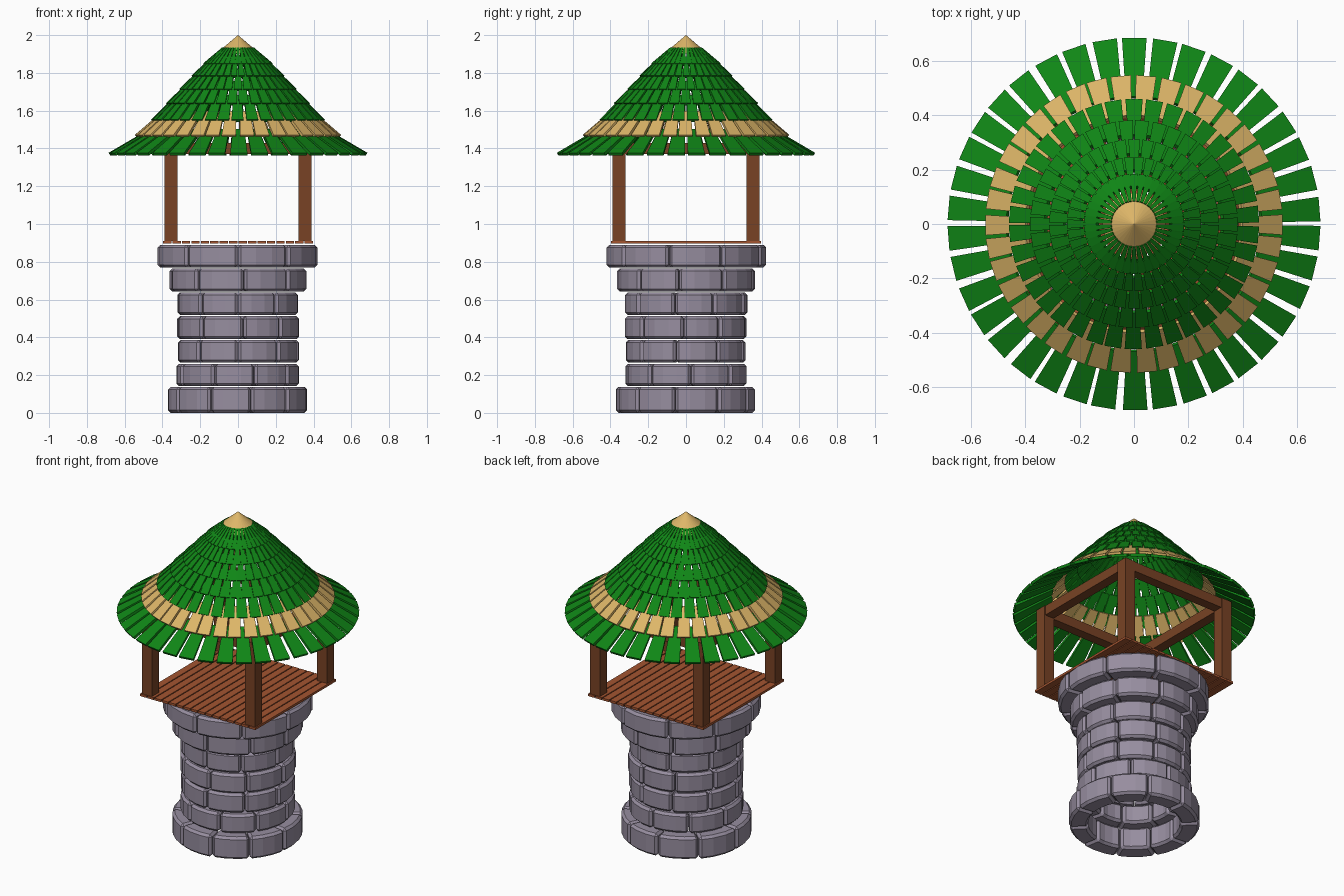
import bpy, bmesh, math, random

if "Cube" in bpy.data.objects:
    bpy.data.objects.remove(bpy.data.objects["Cube"])

random.seed(4)


def material(name, rgb):
    m = bpy.data.materials.new(name)
    m.diffuse_color = (*rgb, 1)
    m.use_nodes = True
    m.node_tree.nodes["Principled BSDF"].inputs["Base Color"].default_value = m.diffuse_color
    return m


STONE = material("grey stone", (0.31, 0.27, 0.35))
GREEN = material("green shingle", (0.005, 0.24, 0.008))
TAN = material("straw yellow", (0.73, 0.47, 0.14))
DECK = material("deck wood", (0.37, 0.09, 0.03))
POST = material("dark post wood", (0.19, 0.055, 0.018))

HEX = [(0, 3, 2, 1), (4, 5, 6, 7), (0, 1, 5, 4), (1, 2, 6, 5), (2, 3, 7, 6), (3, 0, 4, 7)]


def finish(bm, name, mat, bevel=0):
    bmesh.ops.recalc_face_normals(bm, faces=bm.faces)
    me = bpy.data.meshes.new(name)
    bm.to_mesh(me)
    bm.free()
    me.materials.append(mat)
    ob = bpy.data.objects.new(name, me)
    bpy.context.collection.objects.link(ob)
    if bevel:
        b = ob.modifiers.new("worn edges", 'BEVEL')
        b.width = bevel
        b.segments = 1
        b.limit_method = 'ANGLE'
        b.angle_limit = math.radians(40)
    return ob


def polar(r, a, z):
    return (r * math.cos(a), r * math.sin(a), z)


def add_hex(bm, pts):
    vs = [bm.verts.new(p) for p in pts]
    for f in HEX:
        bm.faces.new([vs[i] for i in f])


def add_box(bm, x0, x1, y0, y1, z0, z1):
    add_hex(bm, [(x, y, z) for z in (z0, z1)
                 for x, y in ((x0, y0), (x1, y0), (x1, y1), (x0, y1))])


def add_block(bm, r0, r1, a0, a1, z0, z1, segs=3):
    """Curved stone block."""
    rings = []
    for i in range(segs + 1):
        a = a0 + (a1 - a0) * i / segs
        rings.append([bm.verts.new(polar(r, a, z))
                      for r, z in ((r0, z0), (r1, z0), (r1, z1), (r0, z1))])
    for p, q in zip(rings, rings[1:]):
        for k in range(4):
            bm.faces.new((p[k], p[(k + 1) % 4], q[(k + 1) % 4], q[k]))
    bm.faces.new(rings[0])
    bm.faces.new(rings[-1][::-1])


# stone courses: bottom, top, outer radius, block count, angle of one joint
courses = [(0.0, 0.138, 0.37, 10, 11), (0.142, 0.26, 0.325, 9, 16),
           (0.266, 0.386, 0.322, 9, 0), (0.391, 0.512, 0.326, 9, 5),
           (0.518, 0.638, 0.323, 9, 0), (0.643, 0.765, 0.368, 9, 5),
           (0.77, 0.89, 0.425, 9, 0)]
for n, (z0, z1, r, count, joint) in enumerate(courses):
    bm = bmesh.new()
    step = 2 * math.pi / count
    start = math.radians(joint - 90)
    joints = [start + i * step + (random.uniform(-.05, .05) if i else 0) for i in range(count)]
    joints.append(joints[0] + 2 * math.pi)
    for a0, a1 in zip(joints, joints[1:]):
        rr = r + random.uniform(-0.006, 0.003)
        add_block(bm, r - 0.11, rr, a0 + 0.006, a1 - 0.006, z0, z1)
    finish(bm, f"stone_course_{n + 1}", STONE, 0.014)

# plank deck, boards run front to back
bm = bmesh.new()
boards = 16
w = 0.8 / boards
for i in range(boards):
    x = -0.4 + i * w
    add_box(bm, x + 0.003, x + w - 0.003, -0.397, 0.397, 0.896, 0.91)
finish(bm, "plank_deck", DECK)

# corner posts
for sx, nx in ((-1, "left"), (1, "right")):
    for sy, ny in ((-1, "front"), (1, "back")):
        bm = bmesh.new()
        cx, cy = sx * 0.355, sy * 0.355
        add_box(bm, cx - 0.035, cx + 0.035, cy - 0.035, cy + 0.035, 0.91, 1.43)
        finish(bm, f"{ny}_{nx}_post", POST)

# square frame of beams on the posts
bm = bmesh.new()
for s in (-1, 1):
    c = s * 0.355
    add_box(bm, -0.32, 0.32, c - 0.03, c + 0.03, 1.37, 1.43)
    add_box(bm, c - 0.03, c + 0.03, -0.32, 0.32, 1.37, 1.43)
finish(bm, "roof_beams", POST)

# shingle rows: outer radius, its height, inner radius, its height
rows = [(0.685, 1.377, 0.47, 1.503), (0.547, 1.472, 0.40, 1.597),
        (0.46, 1.552, 0.33, 1.682), (0.382, 1.64, 0.26, 1.757),
        (0.312, 1.715, 0.20, 1.822), (0.247, 1.785, 0.14, 1.887),
        (0.185, 1.85, 0.085, 1.934)]
COUNT = 38
for n, (r1, z1, r0, z0) in enumerate(rows):
    bm = bmesh.new()
    pitch = 2 * math.pi / COUNT
    length = math.hypot(r1 - r0, z0 - z1)
    t = 0.016
    dr, dz = t * (z0 - z1) / length, t * (r1 - r0) / length
    for i in range(COUNT):
        a = math.pi / 2 + (i + 0.5 * (n % 2)) * pitch + random.uniform(-.008, .008)
        h = pitch * (0.4 if n == 0 else 0.415)
        add_hex(bm, [polar(r - d * dr, b, z - d * dz) for d in (1, 0)
                     for r, z, b in ((r0, z0, a - h), (r1, z1, a - h),
                                     (r1, z1, a + h), (r0, z0, a + h))])
    finish(bm, f"shingle_row_{n + 1}", TAN if n == 1 else GREEN)

# cone cap
bm = bmesh.new()
bmesh.ops.create_cone(bm, cap_ends=True, segments=32, radius1=0.115, radius2=0, depth=0.097)
bmesh.ops.translate(bm, verts=bm.verts, vec=(0, 0, 2 - 0.0485))
finish(bm, "roof_cap", TAN)
